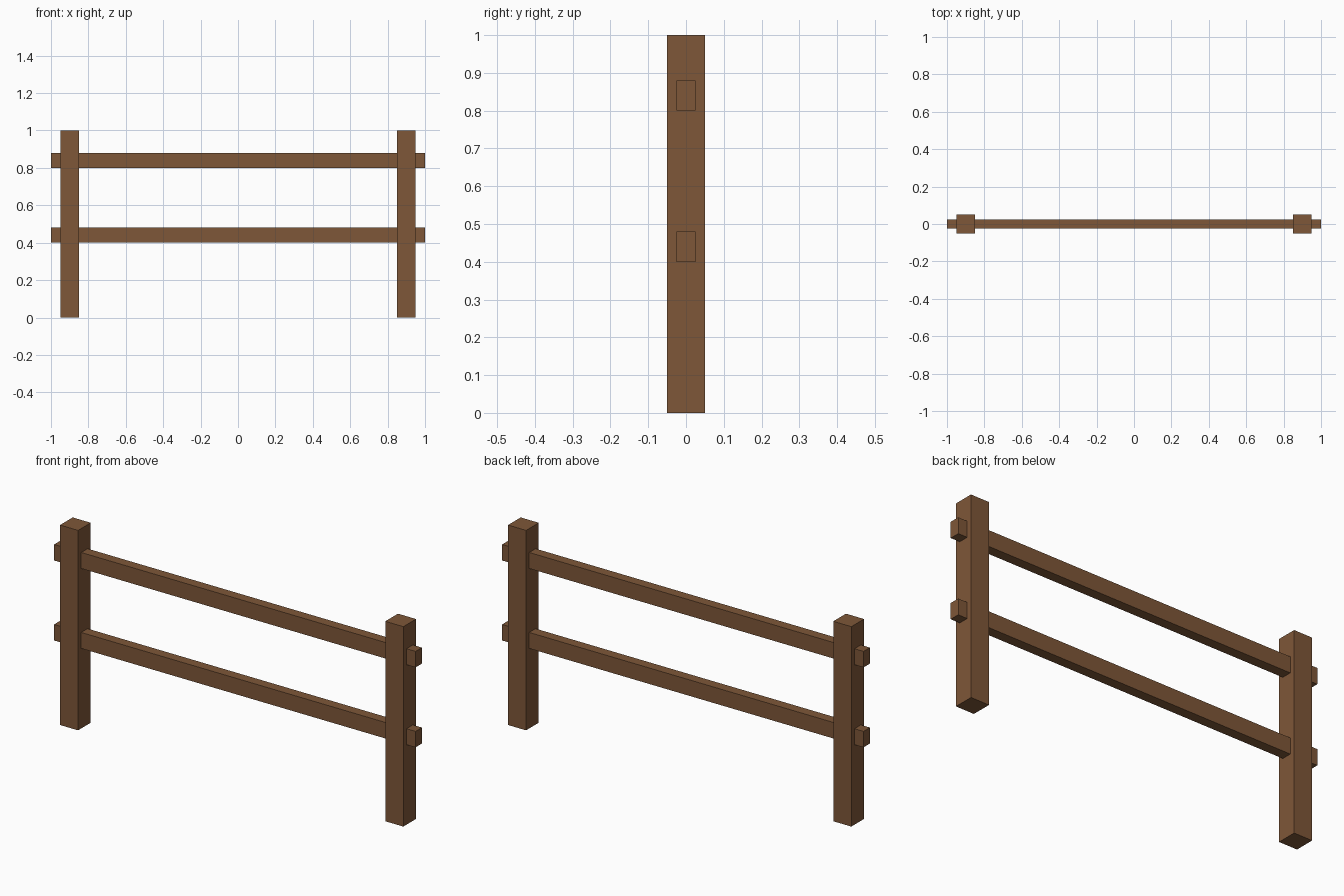
import bpy

if "Cube" in bpy.data.objects:
    bpy.data.objects.remove(bpy.data.objects["Cube"])

# Shared brown wood
wood = bpy.data.materials.new("wood")
wood.diffuse_color = (0.21, 0.095, 0.04, 1)
wood.use_nodes = True
wood.node_tree.nodes["Principled BSDF"].inputs["Base Color"].default_value = wood.diffuse_color


def box(name, center, size):
    bpy.ops.mesh.primitive_cube_add(size=1, location=center)
    obj = bpy.context.object
    obj.name = name
    obj.scale = size
    bpy.ops.object.transform_apply(location=False, rotation=False, scale=True)
    obj.data.materials.append(wood)
    return obj


# Square upright posts
for side, x in (("left", -0.9), ("right", 0.9)):
    box(f"{side}_post", (x, 0, 0.5), (0.1, 0.1, 1.0))

# Horizontal rails running through both posts
for level, z in (("lower", 0.44), ("upper", 0.84)):
    box(f"{level}_rail", (0, 0, z), (2.0, 0.05, 0.08))
